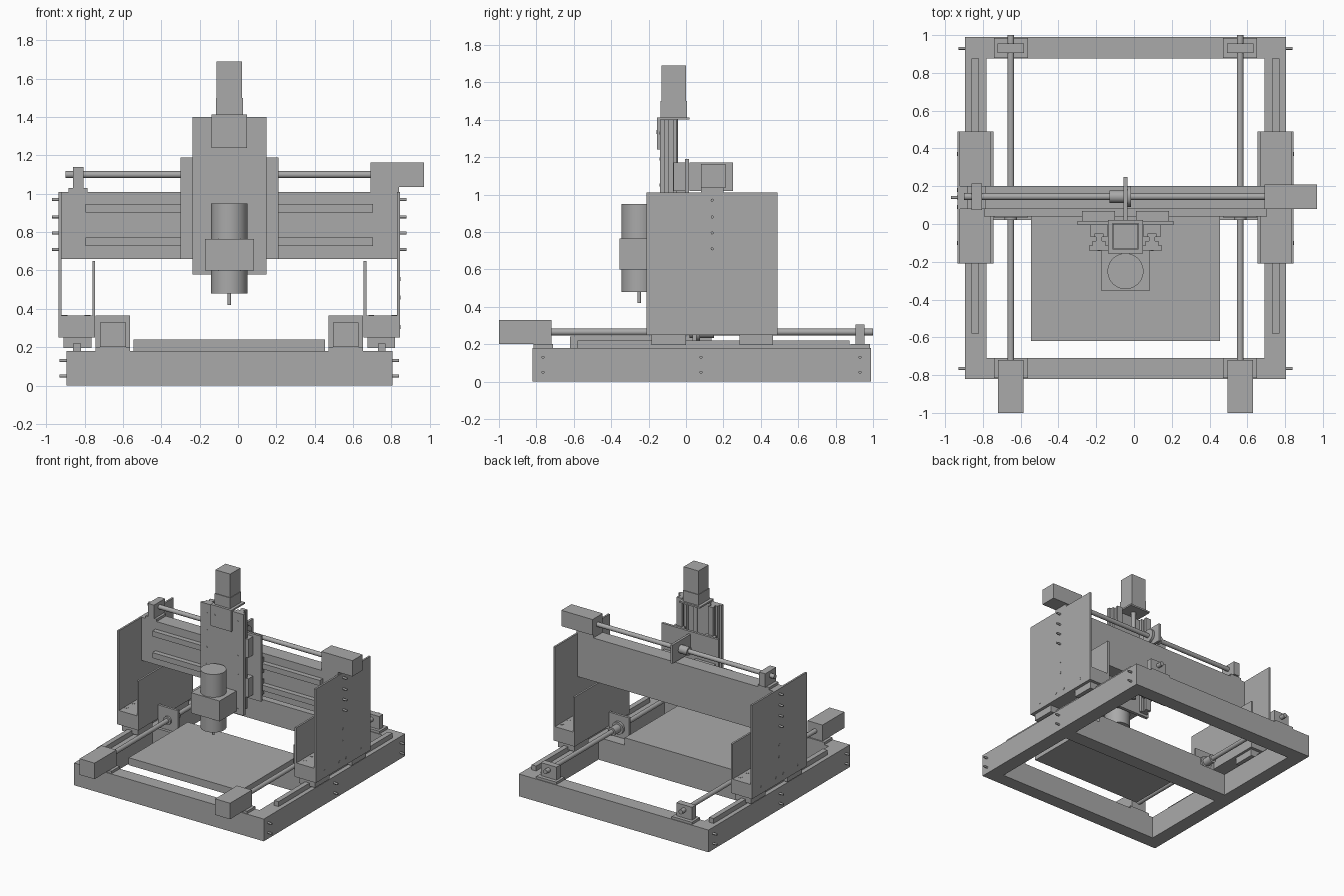
import bpy
from math import radians
from mathutils import Vector

if "Cube" in bpy.data.objects:
    bpy.data.objects.remove(bpy.data.objects["Cube"])

GREY = (0.4, 0.4, 0.4, 1)
mat = bpy.data.materials.new("machine grey")
mat.use_nodes = True
mat.diffuse_color = GREY
mat.node_tree.nodes["Principled BSDF"].inputs["Base Color"].default_value = GREY

MID = -0.045  # symmetry plane of the machine


def box(name, x, y, z):
    """Box given by its (min, max) range on each axis."""
    bpy.ops.mesh.primitive_cube_add(size=1, location=[(a + b) / 2 for a, b in (x, y, z)])
    ob = bpy.context.object
    ob.scale = [b - a for a, b in (x, y, z)]
    bpy.ops.object.transform_apply(location=False, rotation=False)
    ob.name = name
    ob.data.materials.append(mat)
    return ob


def rod(name, start, axis, length, radius, sides=32):
    """Cylinder from a start point along one axis."""
    direction = Vector([float(axis == a) for a in "xyz"])
    bpy.ops.mesh.primitive_cylinder_add(
        vertices=sides, radius=radius, depth=length,
        location=Vector(start) + direction * length / 2,
        rotation=direction.to_track_quat("Z", "Y").to_euler())
    ob = bpy.context.object
    ob.name = name
    ob.data.materials.append(mat)
    bpy.ops.object.shade_smooth_by_angle(angle=radians(40))
    return ob


def span(side, a, b):
    """X range at distances a to b from the middle, on one side."""
    return tuple(sorted((MID + side * a, MID + side * b)))


def around(centre, half):
    return (centre - half, centre + half)


# Base frame
for y, name in (((-0.82, -0.71), "front_beam"), ((0.875, 0.99), "back_beam"),
                ((0.02, 0.135), "middle_beam")):
    box(name, around(MID, 0.735), y, (0, 0.18))
box("bed", around(MID, 0.5), (-0.62, 0.135), (0.18, 0.24))

for s, label in ((-1, "right"), (1, "left")):
    # Side rails of the base and linear guides
    box(label + "_base_beam", span(s, 0.735, 0.85), (-0.82, 0.99), (0, 0.18))
    box(label + "_guide_rail", span(s, 0.775, 0.815), (-0.58, 0.875), (0.18, 0.22))
    for y in ((-0.185, 0), (0.285, 0.465)):
        box(label + "_guide_block", span(s, 0.72, 0.865), y, (0.195, 0.25))
    for y in (-0.765, 0.08, 0.93):
        for z in (0.05, 0.13):
            rod(label + "_base_screw", (span(s, 0.845, 0.885)[0], y, z), "x", 0.04, 0.008, 12)

    # Gantry uprights
    box(label + "_outer_plate", span(s, 0.875, 0.89), (-0.21, 0.49), (0.25, 1.01))
    box(label + "_inner_plate", span(s, 0.70, 0.715), (-0.21, 0.49), (0.25, 0.65))
    box(label + "_foot", span(s, 0.715, 0.875), (-0.21, 0.49), (0.25, 0.365))
    for d in (0.74, 0.86):
        for y in (-0.135, -0.045, 0.335, 0.425):
            rod(label + "_foot_bolt", (MID + s * d, y, 0.364), "z", 0.003, 0.015, 16)
    for y in (-0.1, 0.09, 0.18, 0.37):
        rod(label + "_plate_bolt", (span(s, 0.885, 0.892)[0], y, 0.305), "x", 0.007, 0.01, 12)
    for z in (0.46, 0.555):
        rod(label + "_plate_bolt", (span(s, 0.885, 0.892)[0], 0.14, z), "x", 0.007, 0.01, 12)
    for z in (0.71, 0.795, 0.88, 0.97):
        rod(label + "_gantry_screw", (span(s, 0.885, 0.925)[0], 0.14, z), "x", 0.04, 0.008, 12)

    # Lengthwise drive: motor, screw, bearing and nut
    cx = MID + s * 0.607
    box(label + "_drive_motor", around(cx, 0.067), (-1, -0.72), (0.2, 0.33))
    box(label + "_motor_base", around(cx, 0.09), (-0.815, -0.71), (0.18, 0.2))
    rod(label + "_drive_screw", (cx, -0.72, 0.265), "y", 1.72, 0.018)
    box(label + "_bearing_base", around(cx, 0.09), (0.88, 0.985), (0.18, 0.2))
    box(label + "_bearing_block", around(cx, 0.07), (0.905, 0.955), (0.2, 0.305))
    box(label + "_nut_plate", around(cx, 0.09), (0.035, 0.055), (0.185, 0.365))
    rod(label + "_nut_flange", (cx, 0.055, 0.265), "y", 0.02, 0.05)
    rod(label + "_nut", (cx, 0.02, 0.265), "y", 0.13, 0.033)

# Gantry beam with cross rails
box("gantry_beam", around(MID, 0.875), (0.08, 0.2), (0.66, 1.01))
for z in (0.75, 0.925):
    box("cross_rail", around(MID, 0.75), (0.04, 0.08), around(z, 0.022))
    for s in (-1, 1):
        box("cross_block", span(s, 0.055, 0.23), (0.015, 0.07), around(z, 0.06))

# Cross drive on top of the beam
rod("cross_screw", (-0.9, 0.145, 1.1), "x", 1.6, 0.018)
box("cross_bearing_base", (-0.885, -0.785), (0.08, 0.2), (1.01, 1.03))
box("cross_bearing_block", (-0.86, -0.805), (0.075, 0.215), (1.03, 1.14))
box("cross_motor_base", (0.69, 0.84), (0.08, 0.2), (1.01, 1.035))
box("cross_motor", (0.69, 0.97), (0.08, 0.21), (1.035, 1.163))
box("cross_nut_plate", (-0.055, -0.035), (0.02, 0.25), (1.02, 1.17))
rod("cross_nut_flange", (-0.035, 0.145, 1.1), "x", 0.02, 0.055)
rod("cross_nut", (-0.13, 0.145, 1.1), "x", 0.08, 0.033)

# Carriage with vertical slide
box("carriage_plate", around(MID, 0.255), (-0.005, 0.015), (0.66, 1.19))
box("slide_plate", around(MID, 0.193), (-0.14, -0.115), (0.58, 1.4))
for s in (-1, 1):
    rx = MID + s * 0.14
    box("slide_rail_foot", around(rx, 0.035), (-0.115, -0.09), (0.6, 1.4))
    box("slide_rail_neck", around(rx, 0.015), (-0.09, -0.07), (0.6, 1.4))
    box("slide_rail_head", around(rx, 0.024), (-0.07, -0.05), (0.6, 1.4))
    for z in ((0.7, 0.85), (1.02, 1.17)):
        box("slide_block", around(rx, 0.045), (-0.068, -0.005), z)
    for z in (0.62, 0.76, 0.91, 1.05, 1.19, 1.33):
        rod("slide_bolt", (rx, -0.142, z), "y", 0.004, 0.008, 12)
    rod("bracket_bolt", (MID + s * 0.06, -0.157, 1.335), "y", 0.004, 0.01, 12)
rod("vertical_screw", (MID, -0.06, 0.65), "z", 0.76, 0.018)
box("vertical_nut_block", around(MID, 0.05), (-0.1, -0.005), (0.95, 1.05))

# Vertical drive motor and bracket
box("motor_bracket_front", around(MID, 0.093), (-0.155, -0.14), (1.24, 1.41))
box("motor_bracket_top", around(MID, 0.093), (-0.155, 0.02), (1.4, 1.413))
box("vertical_motor_flange", around(MID, 0.07), (-0.135, 0.005), (1.413, 1.5))
box("vertical_motor", around(MID, 0.066), (-0.13, 0), (1.5, 1.69))

# Spindle with clamp and cutter
box("spindle_clamp", around(MID, 0.128), (-0.355, -0.14), (0.6, 0.765))
rod("spindle", (MID, -0.25, 0.48), "z", 0.47, 0.095, 48)
rod("cutter", (MID, -0.25, 0.42), "z", 0.07, 0.009, 16)
